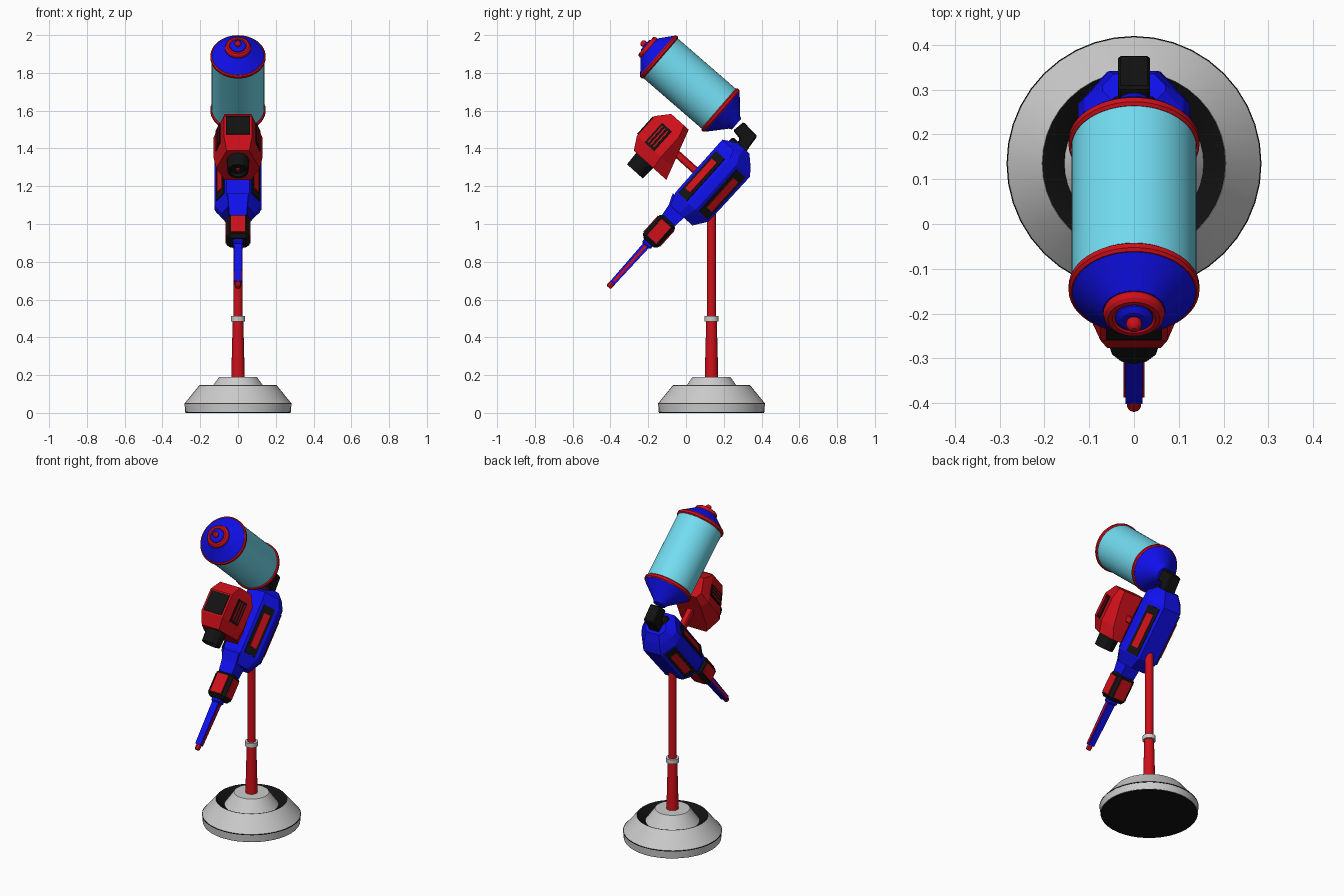
import bpy, bmesh
from math import radians, cos, sin, pi
from mathutils import Matrix, Vector

if "Cube" in bpy.data.objects:
    bpy.data.objects.remove(bpy.data.objects["Cube"])


def material(name, rgb):
    m = bpy.data.materials.new(name)
    m.diffuse_color = (*rgb, 1)
    m.use_nodes = True
    m.node_tree.nodes["Principled BSDF"].inputs["Base Color"].default_value = m.diffuse_color
    return m


RED = material("red", (0.62, 0.005, 0.01))
BLUE = material("blue", (0.005, 0.005, 0.85))
CYAN = material("cyan", (0.17, 0.72, 0.88))
BLACK = material("black", (0.006, 0.006, 0.006))

# Local frames: gun has y along its body (up and back), tank has z along its axis
GUN = Matrix.Translation((0, 0.15, 1.22)) @ Matrix.Rotation(radians(48), 4, 'X')
TANK = Matrix.Translation((0, -0.148, 1.889)) @ Matrix.Rotation(radians(-130.9), 4, 'X')
STAND = Matrix.Translation((0, 0.135, 0))


def finish(name, bm, mat, frame, bevel=0, smooth=False):
    bmesh.ops.remove_doubles(bm, verts=bm.verts, dist=1e-5)
    bmesh.ops.recalc_face_normals(bm, faces=bm.faces)
    if bevel:
        bmesh.ops.bevel(bm, geom=bm.edges[:], offset=bevel, segments=1, affect='EDGES')
    me = bpy.data.meshes.new(name)
    bm.to_mesh(me)
    bm.free()
    ob = bpy.data.objects.new(name, me)
    bpy.context.collection.objects.link(ob)
    ob.matrix_world = frame
    if mat:
        me.materials.append(mat)
    if smooth:
        bpy.ops.object.select_all(action='DESELECT')
        ob.select_set(True)
        bpy.context.view_layer.objects.active = ob
        bpy.ops.object.shade_smooth_by_angle(angle=radians(30))
    return ob


def skin(bm, rings, caps=True):
    n = len(rings[0])
    vs = [[bm.verts.new(p) for p in r] for r in rings]
    for a, b in zip(vs, vs[1:]):
        for i in range(n):
            bm.faces.new((a[i], a[(i + 1) % n], b[(i + 1) % n], b[i]))
    if caps:
        bm.faces.new(vs[0])
        bm.faces.new(vs[-1])


def lathe(name, profile, mat, frame, n=40, smooth=True, closed=False):
    """Revolve (radius, z) points about local z."""
    bm = bmesh.new()
    if closed:
        profile = profile + profile[:1]
    skin(bm, [[(r * cos(2 * pi * i / n), r * sin(2 * pi * i / n), z) for i in range(n)]
              for r, z in profile], caps=not closed)
    return finish(name, bm, mat, frame, smooth=smooth)


def loft(name, sections, mat, frame):
    """Each section is (y, right-hand half outline of x, z points), mirrored in x."""
    bm = bmesh.new()
    skin(bm, [[(x, y, z) for x, z in half] + [(-x, y, z) for x, z in reversed(half)]
              for y, half in sections])
    return finish(name, bm, mat, frame)


def box(name, centre, size, mat, frame, bevel=0, roll=0):
    bm = bmesh.new()
    bmesh.ops.create_cube(bm, size=1, matrix=Matrix.Diagonal((*size, 1)))
    local = Matrix.Translation(centre) @ Matrix.Rotation(radians(roll), 4, 'Y')
    return finish(name, bm, mat, frame @ local, bevel)


def along_y(y, z):
    """Frame for a lathe whose axis runs forward along the gun."""
    return GUN @ Matrix.Translation((0, y, z)) @ Matrix.Rotation(radians(90), 4, 'X')


# Stand: grey foot with black underside, recessed black ring, inner cone and pole
lathe("stand_foot", [(0.28, 0.004), (0.283, 0.05), (0.205, 0.146), (0.19, 0.1)], None, STAND)
lathe("stand_underside", [(0.277, 0), (0.277, 0.006)], BLACK, STAND)
lathe("stand_seam", [(0.2845, 0.047), (0.2845, 0.051)], BLACK, STAND)
lathe("stand_black_ring", [(0.204, 0.147), (0.155, 0.112), (0.15, 0.105), (0.2, 0.105)],
      BLACK, STAND, closed=True)
lathe("stand_inner_cone", [(0.157, 0.11), (0.132, 0.145), (0.1, 0.19)], None, STAND)
lathe("pole_lower", [(0.036, 0.18), (0.028, 0.49)], RED, STAND, 16)
lathe("pole_upper", [(0.024, 0.5), (0.024, 1.12)], RED, STAND, 16)
lathe("pole_collar", [(0.038, 0.485), (0.038, 0.512)], None, STAND, 16)


# Gun body: octagonal section tapering at both ends
def octagon(y, wt, ws, lo, hi):
    mid, h = (lo + hi) / 2, (hi - lo) * 0.1
    return y, [(wt, hi), (ws, mid + h), (ws, mid - h), (wt, lo)]


loft("gun_body", [octagon(-0.247, 0.05, 0.085, -0.066, 0.09), octagon(-0.175, 0.06, 0.125, -0.116, 0.118),
                  octagon(0.15, 0.06, 0.125, -0.12, 0.12), octagon(0.197, 0.055, 0.11, -0.08, 0.12),
                  octagon(0.238, 0.045, 0.07, -0.035, 0.05)], BLUE, GUN)

# Long red panels in black frames on the four sloped sides
for s, side in ((1, "right"), (-1, "left")):
    for t, level in ((1, "upper"), (-1, "lower")):
        c, roll = (s * 0.0915, -0.02, t * 0.0715), -34 * s * t
        box(f"panel_frame_{level}_{side}", c, (0.012, 0.30, 0.075), BLACK, GUN, roll=roll)
        box(f"panel_{level}_{side}", c, (0.02, 0.21, 0.042), RED, GUN, roll=roll)

# Neck, black barrel housing with red panels, thin barrel and tip
loft("gun_neck", [(-0.32, [(0.045, 0.09), (0.045, 0.0)]), (-0.25, [(0.05, 0.1), (0.05, -0.005)]),
                  (-0.19, [(0.055, 0.125), (0.055, -0.01)])], BLUE, GUN)
box("barrel_housing", (0, -0.388, 0.045), (0.12, 0.165, 0.11), BLACK, GUN, 0.018)
box("housing_side_panels", (0, -0.388, 0.045), (0.13, 0.115, 0.066), RED, GUN)
box("housing_top_panels", (0, -0.388, 0.045), (0.076, 0.115, 0.12), RED, GUN)
box("barrel_collar", (0, -0.478, 0.045), (0.06, 0.03, 0.06), BLUE, GUN, 0.008)
loft("barrel", [(-0.757, [(0.019, 0.06), (0.019, 0.03)]), (-0.47, [(0.022, 0.065), (0.022, 0.025)])],
     BLUE, GUN)
box("barrel_stripes", (0, -0.61, 0.045), (0.047, 0.27, 0.014), RED, GUN)
lathe("barrel_tip", [(0.016, 0), (0.016, 0.03), (0.012, 0.036)], RED, along_y(-0.752, 0.045), 8, False)


# Sight: red faceted housing on a strut, black window, side vents and lens
def hexagon(y, wt, hi, wm, mid, wl, lo):
    return y, [(wt, hi), (wm, mid), (wl, lo)]


loft("sight_housing", [hexagon(-0.16, 0.06, 0.43, 0.115, 0.29, 0.07, 0.198),
                       hexagon(-0.09, 0.075, 0.47, 0.13, 0.30, 0.09, 0.22),
                       hexagon(0.05, 0.075, 0.47, 0.13, 0.30, 0.09, 0.266),
                       hexagon(0.117, 0.07, 0.412, 0.1, 0.32, 0.08, 0.288)], RED, GUN)
box("sight_top_window", (0, -0.02, 0.47), (0.125, 0.125, 0.012), BLACK, GUN)
for s, side in ((1, "right"), (-1, "left")):
    vent = (s * 0.104, -0.02, 0.382)
    box(f"sight_vent_{side}", vent, (0.01, 0.14, 0.07), BLACK, GUN, roll=-18 * s)
    for k in (-1, 0, 1):
        box(f"sight_vent_bar_{side}_{k + 2}", Vector(vent) + Vector((-s * 0.006 * k, 0, 0.019 * k)),
            (0.015, 0.115, 0.008), RED, GUN, roll=-18 * s)
lathe("sight_lens_barrel", [(0, 0), (0.054, 0), (0.06, 0.02), (0.056, 0.1), (0.042, 0.1), (0.036, 0.085), (0, 0.085)],
      BLACK, along_y(-0.138, 0.352), 12, False)
lathe("sight_lens_dot", [(0.012, 0.08), (0.01, 0.093)], RED, along_y(-0.138, 0.352), 12, False)
box("sight_strut", (0, -0.02, 0.185), (0.04, 0.04, 0.17), RED, GUN, 0.006)

# Tank: cyan glass with red rims, blue caps and a stepped end button
lathe("tank_glass", [(0.139, 0.005), (0.139, 0.44)], CYAN, TANK, 48)
for name, z in (("tank_rim_front", 0.0), ("tank_rim_back", 0.43)):
    lathe(name, [(0.14, z - 0.006), (0.146, z), (0.146, z + 0.013), (0.14, z + 0.019)], RED, TANK, 48)
lathe("tank_front_cap", [(0.14, -0.004), (0.07, -0.062)], BLUE, TANK, 48)
lathe("tank_front_ring", [(0.053 + 0.016 * cos(k * pi / 5), -0.068 + 0.018 * sin(k * pi / 5))
                          for k in range(10)], RED, TANK, 32, closed=True)
lathe("tank_front_button", [(0.045, -0.06), (0.042, -0.084), (0.03, -0.092)], BLUE, TANK, 32)
lathe("tank_front_knob", [(0.018 * sin(k * pi / 8), -0.1 - 0.018 * cos(k * pi / 8)) for k in range(1, 8)],
      RED, TANK, 16)
lathe("tank_back_cap", [(0.141, 0.445), (0.135, 0.455), (0.045, 0.535), (0.038, 0.55)], BLUE, TANK, 48)

# Black elbow feeding the tank into the gun body
bm = bmesh.new()
elbow = [(0.25, 1.495), (0.305, 1.54), (0.378, 1.465), (0.33, 1.40), (0.30, 1.34), (0.24, 1.39), (0.285, 1.45)]
skin(bm, [[(x, y, z) for y, z in elbow] for x in (-0.036, 0.036)])
finish("feed_elbow", bm, BLACK, Matrix.Identity(4), 0.006)
box("feed_socket", (0, 0.215, 0.06), (0.1, 0.06, 0.06), BLACK, GUN, 0.01)
